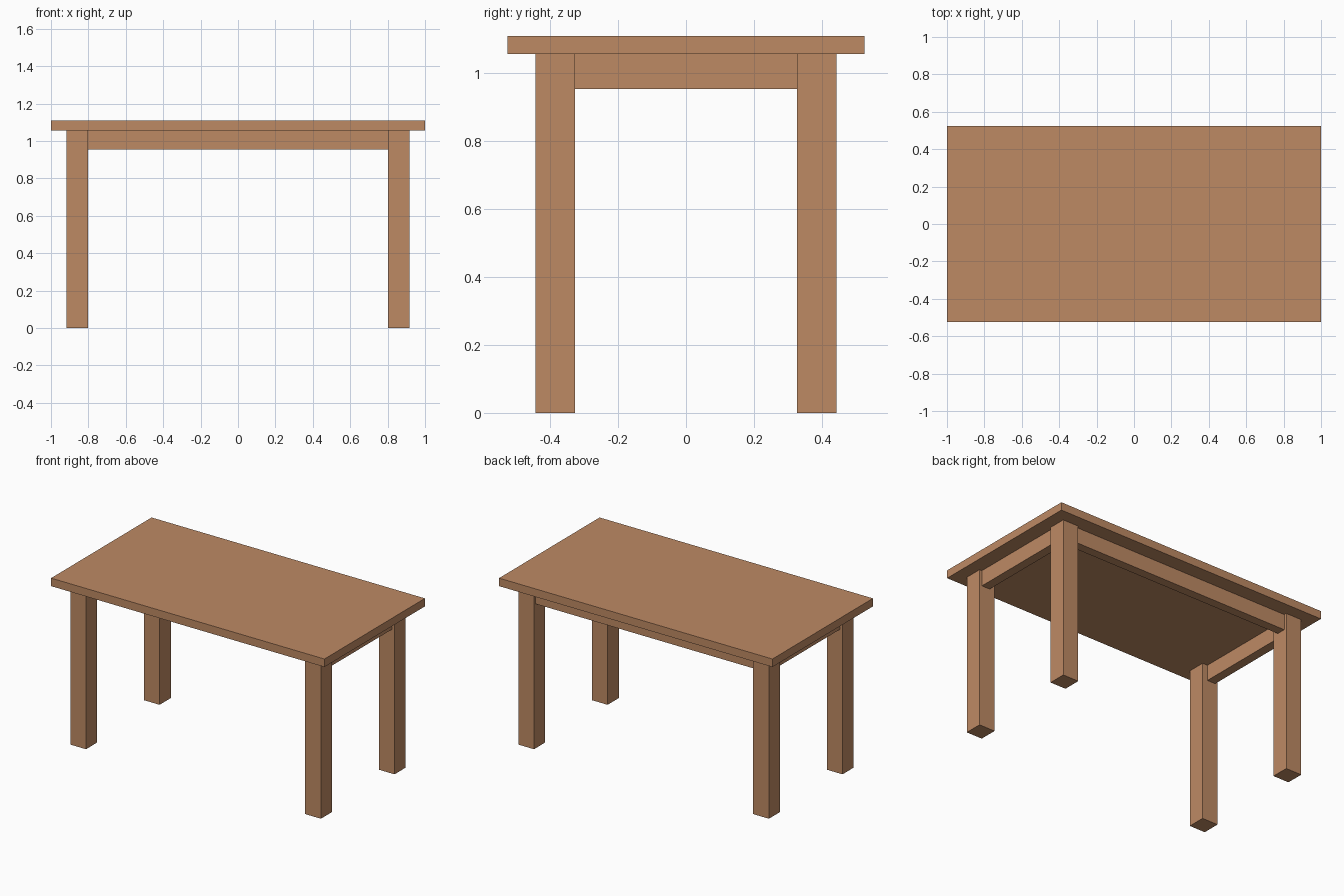
import bpy

if "Cube" in bpy.data.objects:
    bpy.data.objects.remove(bpy.data.objects["Cube"])

# Single wood colour
wood = bpy.data.materials.new("light_brown_wood")
wood.diffuse_color = (0.515, 0.254, 0.127, 1.0)
wood.use_nodes = True
wood.node_tree.nodes["Principled BSDF"].inputs["Base Color"].default_value = wood.diffuse_color


def box(name, lo, hi):
    """Box spanning two opposite corners."""
    bpy.ops.mesh.primitive_cube_add(size=1, location=[(a + b) / 2 for a, b in zip(lo, hi)])
    ob = bpy.context.object
    ob.name = name
    ob.scale = [b - a for a, b in zip(lo, hi)]
    bpy.ops.object.transform_apply(location=False, rotation=False, scale=True)
    ob.data.materials.append(wood)
    return ob


HX, HY = 1.0, 0.525                # tabletop half size
TOP, UNDER = 1.11, 1.057           # tabletop heights
LX0, LX1 = 0.802, 0.917            # leg extents in x
LY0, LY1 = 0.326, 0.443            # leg extents in y
RAIL_Z, INSET, THICK = 0.954, 0.018, 0.06

# Tabletop
box("tabletop", (-HX, -HY, UNDER), (HX, HY, TOP))

# Four square legs
for xname, sx in (("left", -1), ("right", 1)):
    for yname, sy in (("front", -1), ("back", 1)):
        xs = sorted((sx * LX0, sx * LX1))
        ys = sorted((sy * LY0, sy * LY1))
        box(f"{yname}_{xname}_leg", (xs[0], ys[0], 0), (xs[1], ys[1], UNDER))

# Side rails between the legs
for name, sx in (("left_rail", -1), ("right_rail", 1)):
    xs = sorted((sx * (LX1 - INSET), sx * (LX1 - INSET - THICK)))
    box(name, (xs[0], -LY0, RAIL_Z), (xs[1], LY0, UNDER))

# Back rail (the front is left open)
box("back_rail", (-LX0, LY1 - INSET - THICK, RAIL_Z), (LX0, LY1 - INSET, UNDER))
